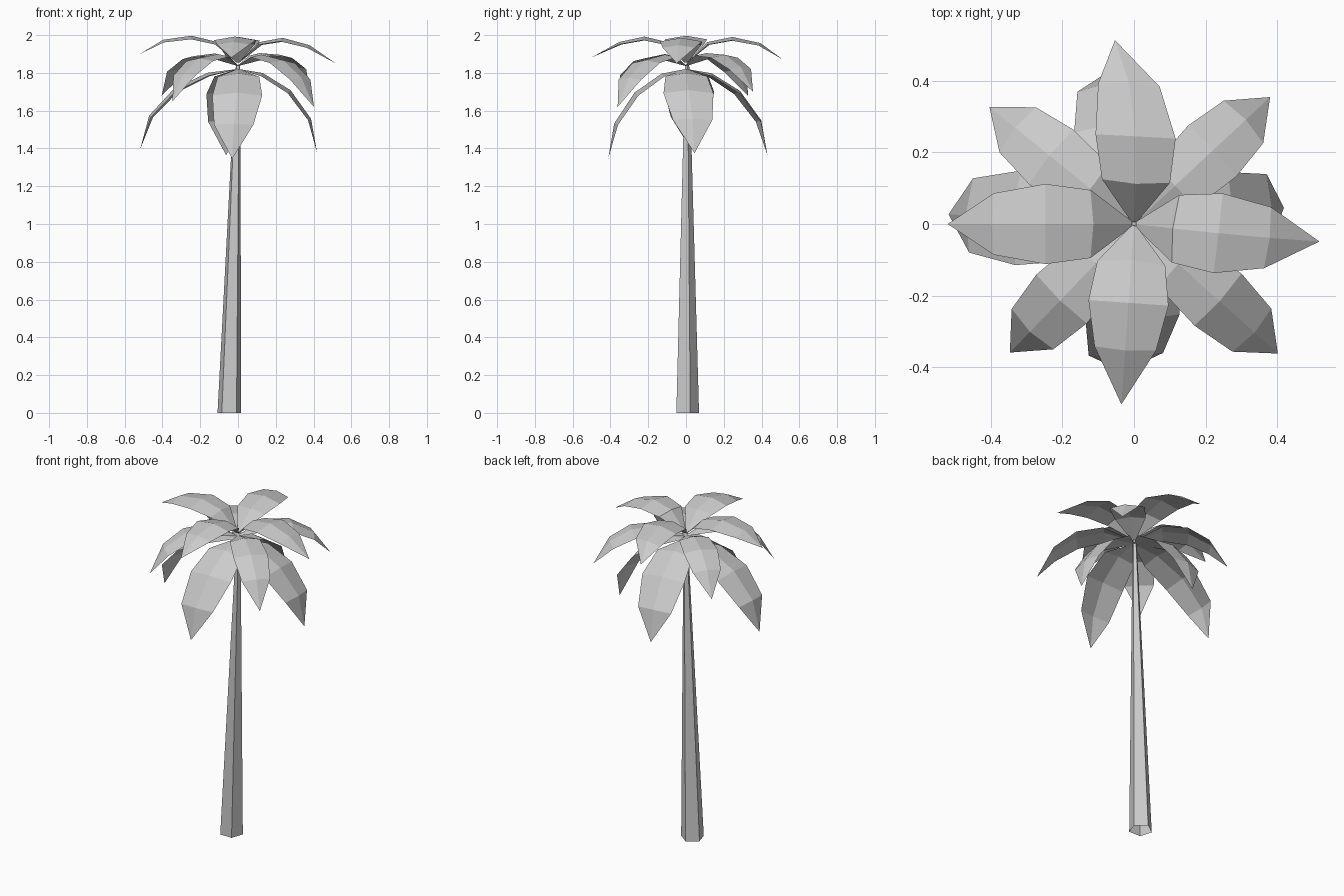
import bpy
import math
from mathutils import Vector

cube = bpy.data.objects.get("Cube")
if cube:
    bpy.data.objects.remove(cube, do_unlink=True)

grey = bpy.data.materials.new("plain grey")
grey.use_nodes = True
GREY = (0.6, 0.6, 0.6, 1)
grey.diffuse_color = GREY
grey.node_tree.nodes["Principled BSDF"].inputs["Base Color"].default_value = GREY


def add_object(name, verts, faces):
    mesh = bpy.data.meshes.new(name)
    mesh.from_pydata(verts, [], faces)
    mesh.materials.append(grey)
    mesh.update()
    obj = bpy.data.objects.new(name, mesh)
    bpy.context.collection.objects.link(obj)
    return obj


# Leaning, tapered five-sided trunk, open at the foot
def ring(centre, radius, sides=5, phase=math.radians(17)):
    angles = [phase + math.tau * i / sides for i in range(sides)]
    return [centre + Vector((math.cos(a), math.sin(a), 0)) * radius for a in angles]


verts = ring(Vector((-0.046, 0.003, 0)), 0.066) + ring(Vector((0, 0.005, 1.84)), 0.012)
sides = [(i, (i + 1) % 5, (i + 1) % 5 + 5, i + 5) for i in range(5)]
add_object("trunk", verts, sides + [tuple(range(5, 10))])


# Leaf: left edge, raised midrib and right edge on each row, then a pointed tip
def leaf(name, profile, widths, angle, row_reach, tip_reach, tip_lift, bend):
    out = Vector((math.cos(angle), math.sin(angle), 0))
    side = Vector((-out.y, out.x, 0))
    length = profile[-1][0]
    spine = []
    for r, z in profile:
        t = r / length
        reach = tip_reach if r == length else row_reach
        spine.append(out * r * reach + side * bend * t ** 3
                     + Vector((0, 0, z + tip_lift * t ** 2)))
    verts, faces = [], []
    for i, half in enumerate(widths):
        along = (spine[i + 1] - spine[max(i - 1, 0)]).normalized()
        droop = along.cross(side) * half * 0.17
        verts += [spine[i] + side * half - droop, spine[i],
                  spine[i] - side * half - droop]
    tip = len(verts)
    verts.append(spine[-1])
    for row in range(0, tip - 3, 3):
        for k in (row, row + 1):
            faces.append((k, k + 1, k + 4, k + 3))
    faces += [(tip - 3, tip - 2, tip), (tip - 2, tip - 1, tip)]
    add_object(name, verts, faces)


# Each tier: midrib profile (reach, height), half widths,
# leaves (angle, reach of rows, reach of tip, tip lift, sideways bend)
TIERS = {
    "upper_leaf": (
        [(0.005, 1.855), (0.11, 1.963), (0.24, 1.99), (0.385, 1.958), (0.51, 1.87)],
        [0.008, 0.095, 0.112, 0.086],
        [(-6.5, 0.99, 1.02, -0.02, 0.01), (87, 1.02, 1, 0, 0.08),
         (180, 1.03, 1.02, 0.03, 0), (266, 0.92, 0.99, 0.01, 0)]),
    "middle_leaf": (
        [(0.005, 1.84), (0.16, 1.9), (0.31, 1.878), (0.436, 1.795), (0.52, 1.65)],
        [0.008, 0.085, 0.098, 0.081],
        [(43, 0.98, 1, 0.05, 0), (141, 0.98, 1, 0.03, 0),
         (226, 0.96, 0.96, 0, 0), (318, 1.04, 1.04, -0.03, 0)]),
    "lower_leaf": (
        [(0.005, 1.82), (0.13, 1.797), (0.275, 1.7), (0.383, 1.54), (0.415, 1.355)],
        [0.008, 0.11, 0.132, 0.104],
        [(0, 1.01, 1.01, 0.02, 0.045), (97, 1.05, 1.05, 0.01, 0.01),
         (177, 1.23, 1.25, 0.04, 0), (272, 0.99, 0.99, -0.01, -0.045)]),
}
for name, (profile, widths, leaves) in TIERS.items():
    for n, (degrees, *shape) in enumerate(leaves, 1):
        leaf(f"{name}_{n}", profile, widths, math.radians(degrees), *shape)
